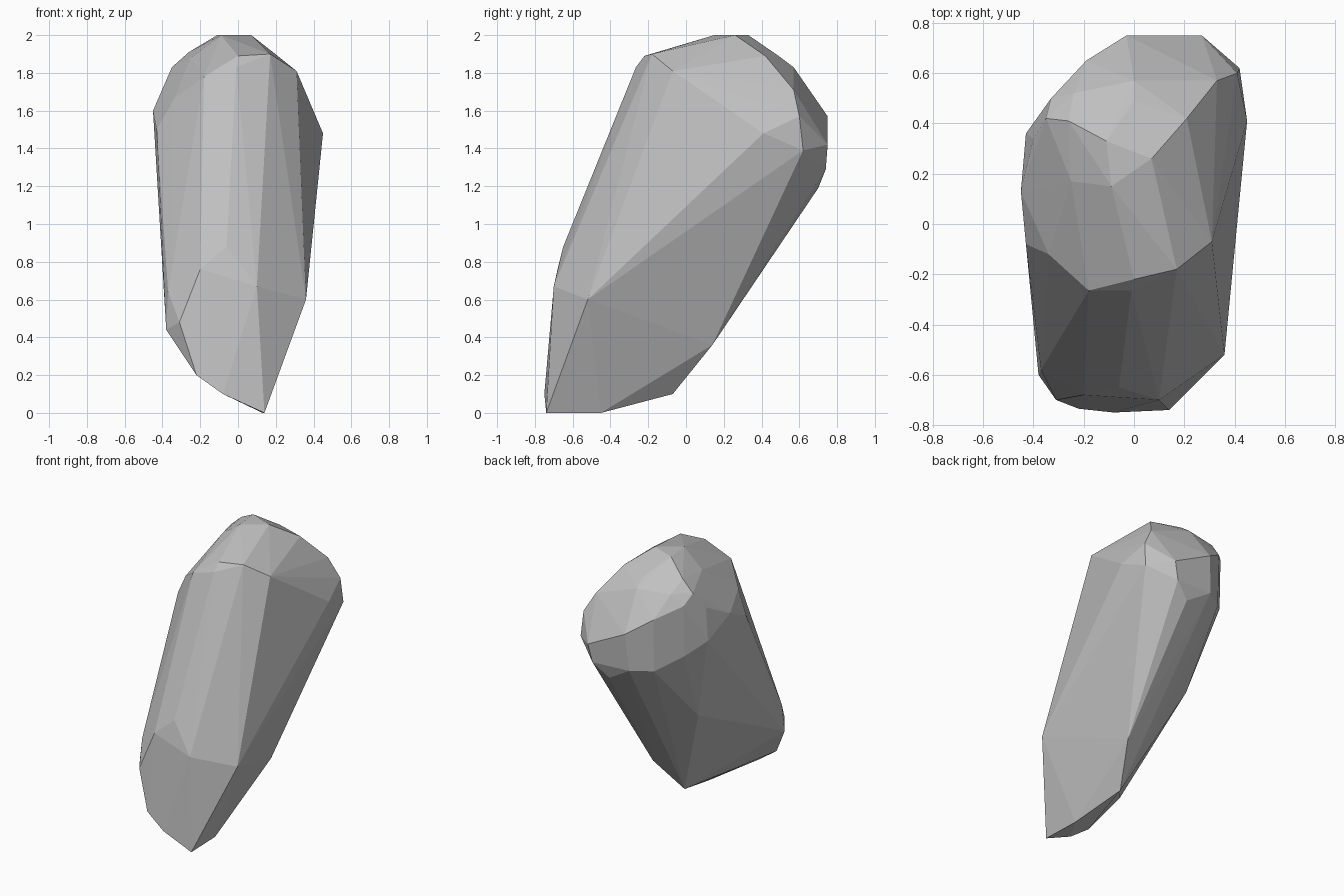
import bpy, bmesh

# Corner points of the leaning boulder, grouped by region
foot = [(.14, -.74, 0), (-.08, -.75, .10), (-.22, -.735, .20), (-.31, -.70, .48),
        (-.38, -.60, .44), (.13, -.45, 0), (.06, -.07, .10), (.17, .14, .36)]
front = [(.36, -.52, .60), (.10, -.70, .67), (-.20, -.68, .76), (-.06, -.65, .88),
         (-.37, -.58, .64), (0, -.22, 1.89), (.17, -.18, 1.90), (-.01, -.265, 1.83),
         (-.18, -.265, 1.78), (-.34, -.12, 1.66), (-.43, -.08, 1.50), (.31, -.07, 1.81)]
back = [(.45, .41, 1.48), (.41, .60, 1.57), (.42, .62, 1.39), (.27, .75, 1.42),
        (.24, .74, 1.29), (.13, .70, 1.19), (-.03, .75, 1.57), (-.05, .73, 1.30),
        (-.19, .64, 1.30), (-.33, .49, 1.39), (-.43, .36, 1.48), (-.26, .23, .84)]
crown = [(-.45, .13, 1.60), (-.40, .34, 1.71), (-.25, .17, 1.88), (-.09, .15, 2.0),
         (.07, .26, 2.0), (-.11, .33, 2.0), (.21, .42, 1.89), (.33, .57, 1.71),
         (.0, .49, 1.89), (.0, .57, 1.83), (-.26, .41, 1.91), (-.35, .42, 1.83),
         (-.24, .52, 1.83), (-.19, .65, 1.68), (-.33, .50, 1.76)]

# Wrap the corners in a faceted convex skin
bm = bmesh.new()
for p in foot + front + back + crown:
    bm.verts.new(p)
hull = bmesh.ops.convex_hull(bm, input=bm.verts)
loose = {g for g in hull["geom_interior"] + hull["geom_unused"]
         if isinstance(g, bmesh.types.BMVert)}
bmesh.ops.delete(bm, geom=list(loose), context='VERTS')
bmesh.ops.recalc_face_normals(bm, faces=bm.faces)

mesh = bpy.data.meshes.new("boulder")
bm.to_mesh(mesh)
bm.free()

# Plain grey stone
stone = bpy.data.materials.new("grey_stone")
stone.diffuse_color = (.53, .53, .53, 1)
mesh.materials.append(stone)
boulder = bpy.data.objects.new("boulder", mesh)
bpy.context.collection.objects.link(boulder)
